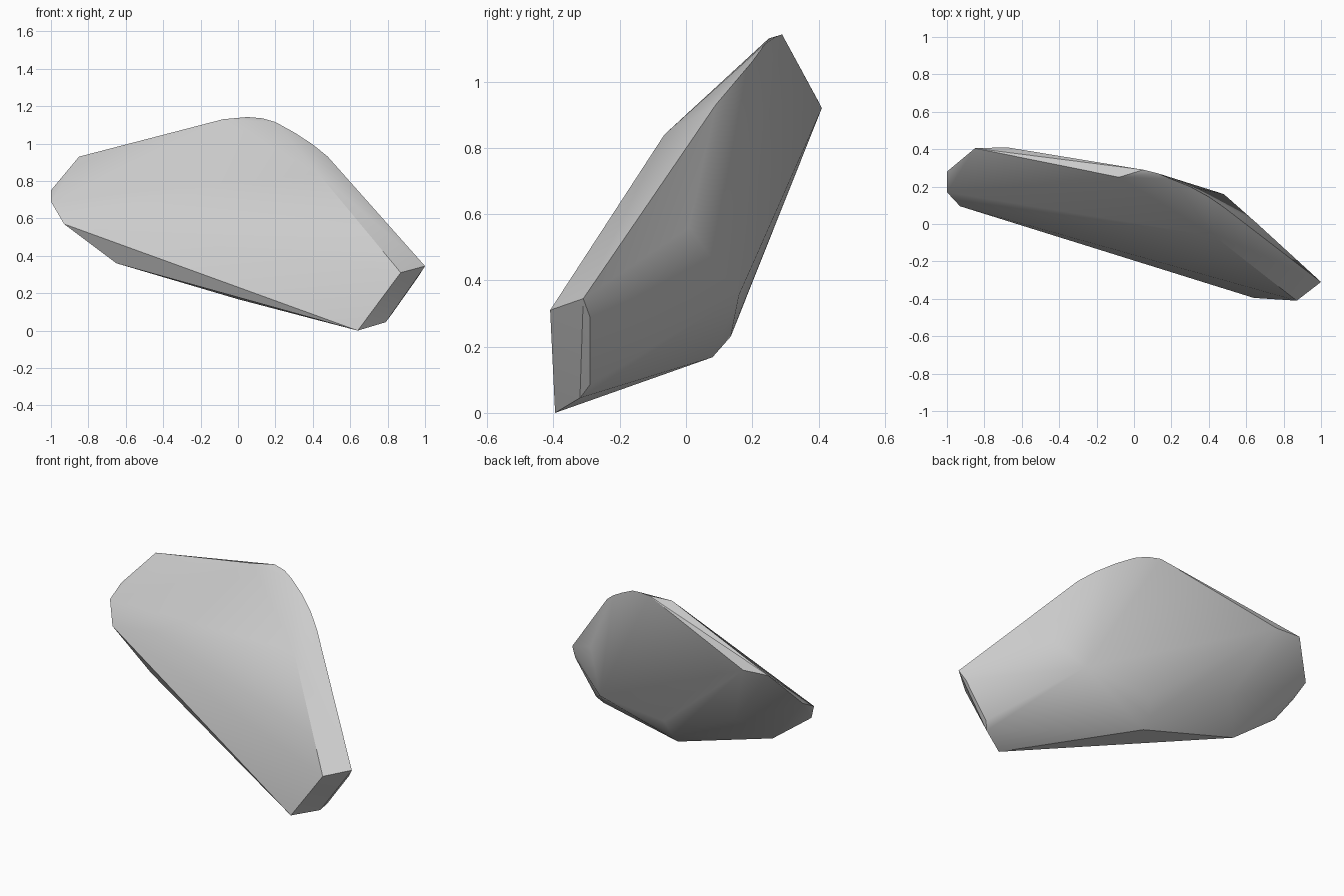
import bpy
import bmesh
import math

if "Cube" in bpy.data.objects:
    bpy.data.objects.remove(bpy.data.objects["Cube"])

# Corners of the faceted stone, grouped by region
right_end = [(0.64, -0.395, 0.0), (0.79, -0.32, 0.045), (0.82, -0.29, 0.085),
             (0.87, -0.41, 0.31), (0.965, -0.29, 0.29), (1.0, -0.31, 0.345)]
left_end = [(-0.93, 0.095, 0.57), (-1.0, 0.17, 0.69), (-1.0, 0.28, 0.75),
            (-0.85, 0.405, 0.93), (-0.68, 0.41, 0.92)]
top_rim = [(-0.08, 0.25, 1.13), (0.05, 0.29, 1.142), (0.13, 0.27, 1.135),
           (0.2, 0.24, 1.115), (0.3, 0.2, 1.06), (0.4, 0.145, 0.995), (0.48, 0.09, 0.93)]
front_corner = [(0.43, -0.065, 0.84)]
back_bulge = [(0.48, 0.16, 0.355), (0.65, 0.01, 0.56), (0.0, 0.135, 0.23),
              (0.03, 0.17, 0.32), (-0.5, 0.235, 0.5)]
underside = [(0.0, 0.08, 0.168), (-0.65, 0.076, 0.36)]

# Stone body: skin the corners with a convex hull
bm = bmesh.new()
for p in right_end + left_end + top_rim + front_corner + back_bulge + underside:
    bm.verts.new(p)
hull = bmesh.ops.convex_hull(bm, input=bm.verts[:])
loose = [v for v in bm.verts if not v.link_faces]
bmesh.ops.delete(bm, geom=loose, context='VERTS')
bmesh.ops.recalc_face_normals(bm, faces=bm.faces[:])

mesh = bpy.data.meshes.new("stone")
bm.to_mesh(mesh)
bm.free()
stone = bpy.data.objects.new("stone", mesh)
bpy.context.collection.objects.link(stone)

# Soft shading across shallow facets, crisp at the hard edges
bpy.context.view_layer.objects.active = stone
stone.select_set(True)
bpy.ops.object.shade_smooth_by_angle(angle=math.radians(30))
